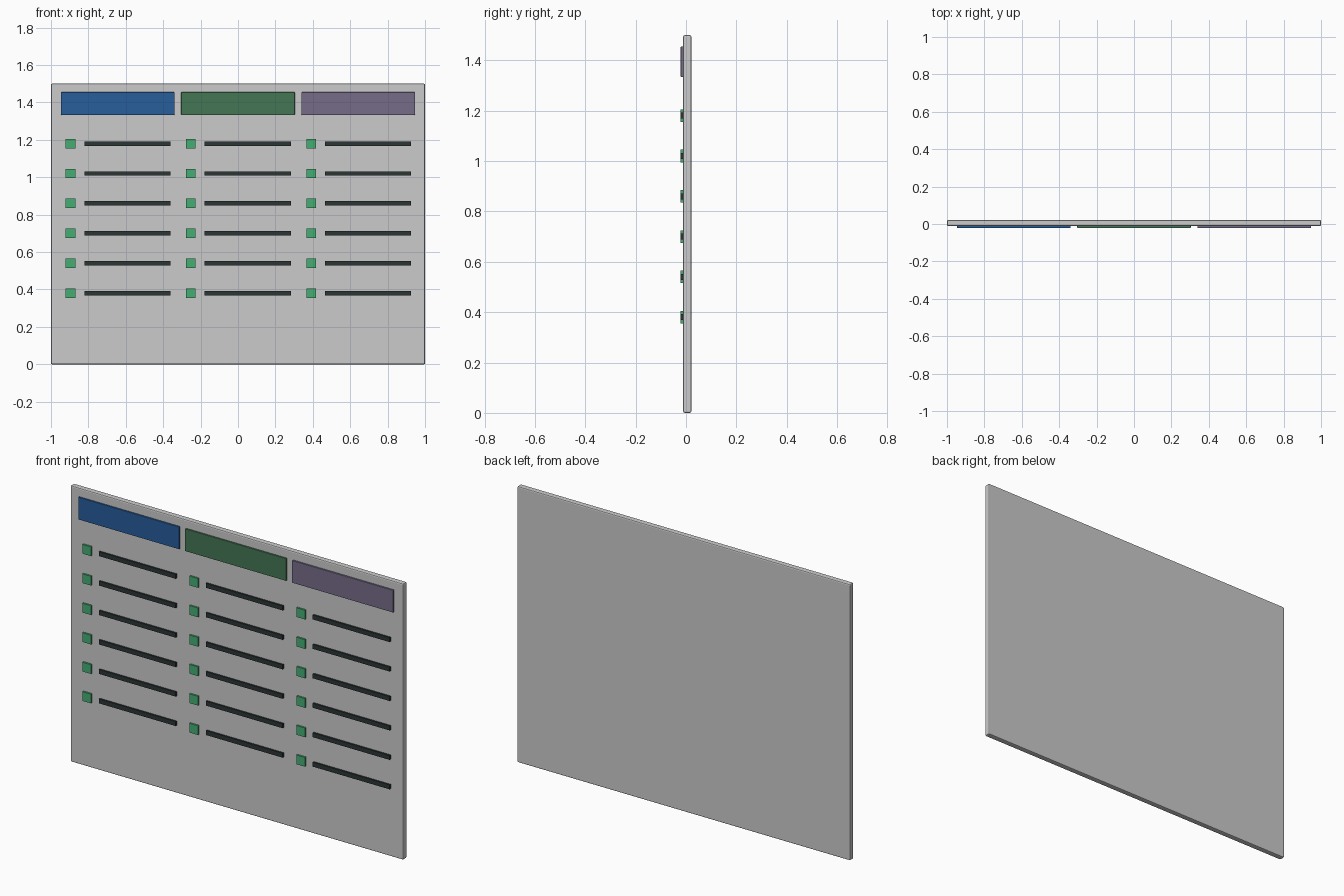
import bpy, bmesh
from mathutils import Matrix, Vector

if "Cube" in bpy.data.objects:
    bpy.data.objects.remove(bpy.data.objects["Cube"])


def material(name, rgb):
    m = bpy.data.materials.new(name)
    m.diffuse_color = (*rgb, 1)
    m.use_nodes = True
    m.node_tree.nodes["Principled BSDF"].inputs["Base Color"].default_value = m.diffuse_color
    return m


def box(name, x, z, w, h, y0, y1, mat=None, bevel=0):
    """Box centred on x, z and spanning y0..y1."""
    bm = bmesh.new()
    bmesh.ops.create_cube(bm, size=1, matrix=Matrix.LocRotScale(
        None, None, Vector((w, y1 - y0, h))))
    me = bpy.data.meshes.new(name)
    bm.to_mesh(me)
    bm.free()
    ob = bpy.data.objects.new(name, me)
    ob.location = (x, (y0 + y1) / 2, z)
    bpy.context.collection.objects.link(ob)
    if mat:
        me.materials.append(mat)
    if bevel:
        mod = ob.modifiers.new("edge_bevel", 'BEVEL')
        mod.width = bevel
        mod.segments = 2
    return ob


dark = material("dark_line", (0.025, 0.035, 0.035))
green = material("marker_green", (0.06, 0.42, 0.17))
headers = [material("header_blue", (0.02, 0.11, 0.33)),
           material("header_green", (0.06, 0.18, 0.09)),
           material("header_purple", (0.18, 0.15, 0.25))]

# Backing board
box("board", 0, 0.75, 2, 1.5, -0.011, 0.021, bevel=0.006)

# Three columns: a header plate, then rows of marker and line
for c in range(3):
    cx = (c - 1) * 0.643
    box(f"header_{c + 1}", cx, 1.394, 0.607, 0.121, -0.021, -0.010,
        headers[c], bevel=0.002)
    for r in range(6):
        z = 1.18 - r * 0.16
        box(f"marker_{c + 1}_{r + 1}", cx - 0.252, z, 0.052, 0.05,
            -0.021, -0.010, green)
        box(f"line_{c + 1}_{r + 1}", cx + 0.052, z, 0.462, 0.024,
            -0.021, -0.010, dark)
